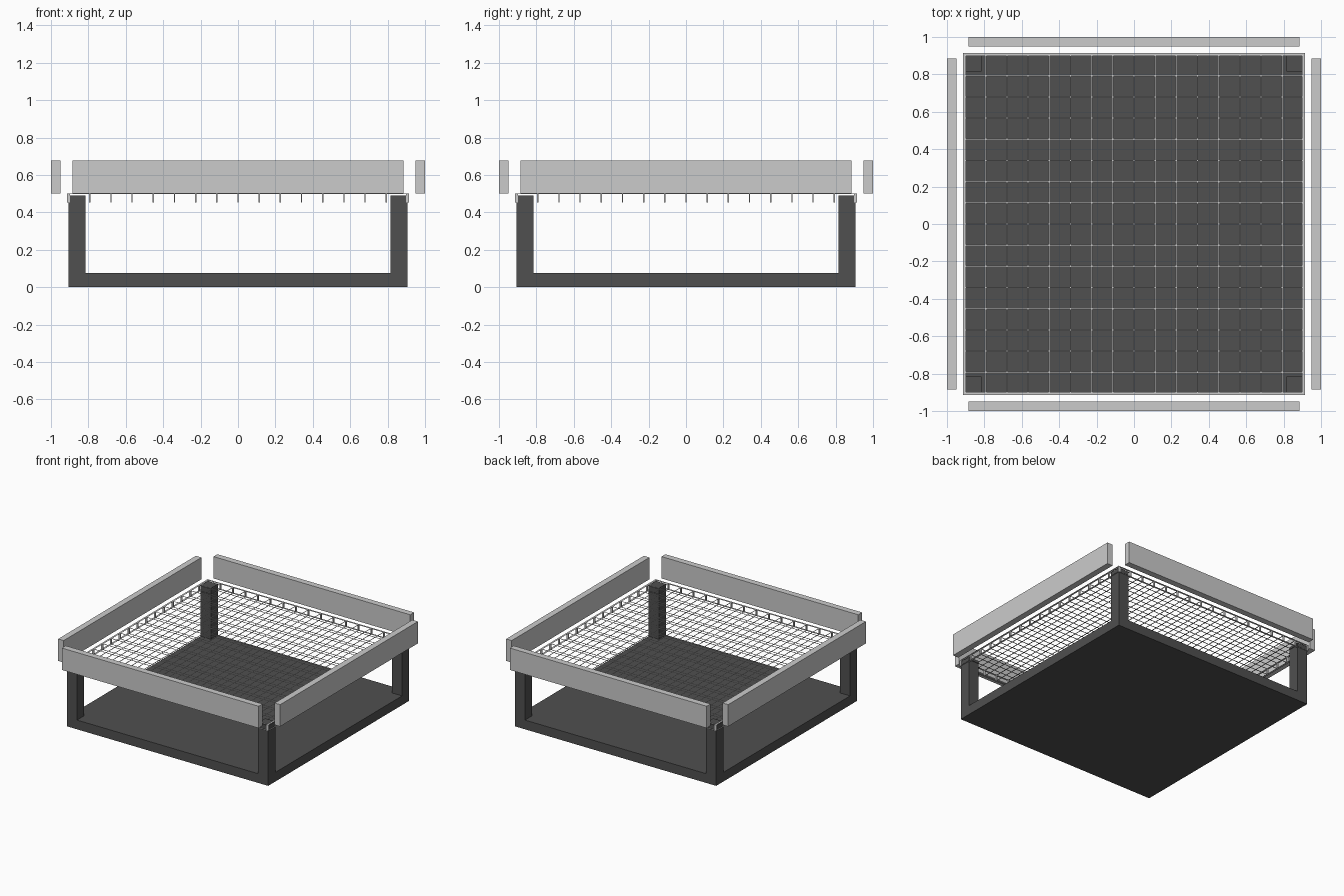
import bpy, bmesh
from mathutils import Matrix, Vector

if "Cube" in bpy.data.objects:
    bpy.data.objects.remove(bpy.data.objects["Cube"])


def add_box(bm, lo, hi):
    lo, hi = Vector(lo), Vector(hi)
    mat = Matrix.Translation((lo + hi) / 2) @ Matrix.Diagonal((*(hi - lo), 1))
    bmesh.ops.create_cube(bm, size=1, matrix=mat)


def finish(bm, name, material=None):
    mesh = bpy.data.meshes.new(name)
    bm.to_mesh(mesh)
    bm.free()
    obj = bpy.data.objects.new(name, mesh)
    bpy.context.collection.objects.link(obj)
    if material:
        mesh.materials.append(material)
    return obj


dark = bpy.data.materials.new("dark_metal")
dark.diffuse_color = (0.08, 0.08, 0.08, 1)
dark.use_nodes = True
dark.node_tree.nodes["Principled BSDF"].inputs["Base Color"].default_value = dark.diffuse_color

# Base tray with corner posts: slab top cut near the edges, corner faces extruded
HALF, INNER, SLAB, POST = 0.907, 0.815, 0.075, 0.49
bm = bmesh.new()
add_box(bm, (-HALF, -HALF, 0), (HALF, HALF, SLAB))
for axis in (Vector((1, 0, 0)), Vector((0, 1, 0))):
    for s in (-1, 1):
        bmesh.ops.bisect_plane(bm, geom=bm.verts[:] + bm.edges[:] + bm.faces[:],
                               plane_co=axis * s * INNER, plane_no=axis)
bm.normal_update()
for f in list(bm.faces):
    c = f.calc_center_median()
    if f.normal.z > 0.9 and abs(c.x) > INNER and abs(c.y) > INNER:
        face = bmesh.ops.extrude_discrete_faces(bm, faces=[f])["faces"][0]
        bmesh.ops.translate(bm, verts=face.verts, vec=(0, 0, POST - SLAB))
finish(bm, "base_with_posts", dark)

# Wire grate: two flat wire layers joined by short uprights around the rim
N, EDGE, LOW, HIGH, FLAT = 16, 0.906, 0.452, 0.5, 0.001
lines = [(-EDGE + 2 * EDGE * i / N, 0.008 if i in (0, N) else 0.0035)
         for i in range(N + 1)]
bm = bmesh.new()
for p, r in lines:
    for z in (LOW, HIGH - FLAT):
        add_box(bm, (p - r, -0.914, z), (p + r, 0.914, z + FLAT))
        add_box(bm, (-0.914, p - r, z), (0.914, p + r, z + FLAT))
for i, (x, rx) in enumerate(lines):
    for j, (y, ry) in enumerate(lines):
        if i in (0, N) or j in (0, N):
            add_box(bm, (x - rx, y - ry, LOW), (x + rx, y + ry, HIGH))
finish(bm, "wire_grate")

# Four side boards around the top
for name, turn in (("front", 0), ("right", 1), ("back", 2), ("left", 3)):
    bm = bmesh.new()
    add_box(bm, (-0.886, -1, 0.5), (0.886, -0.95, 0.678))
    board = finish(bm, name + "_board")
    board.rotation_euler.z = turn * 1.5707963
